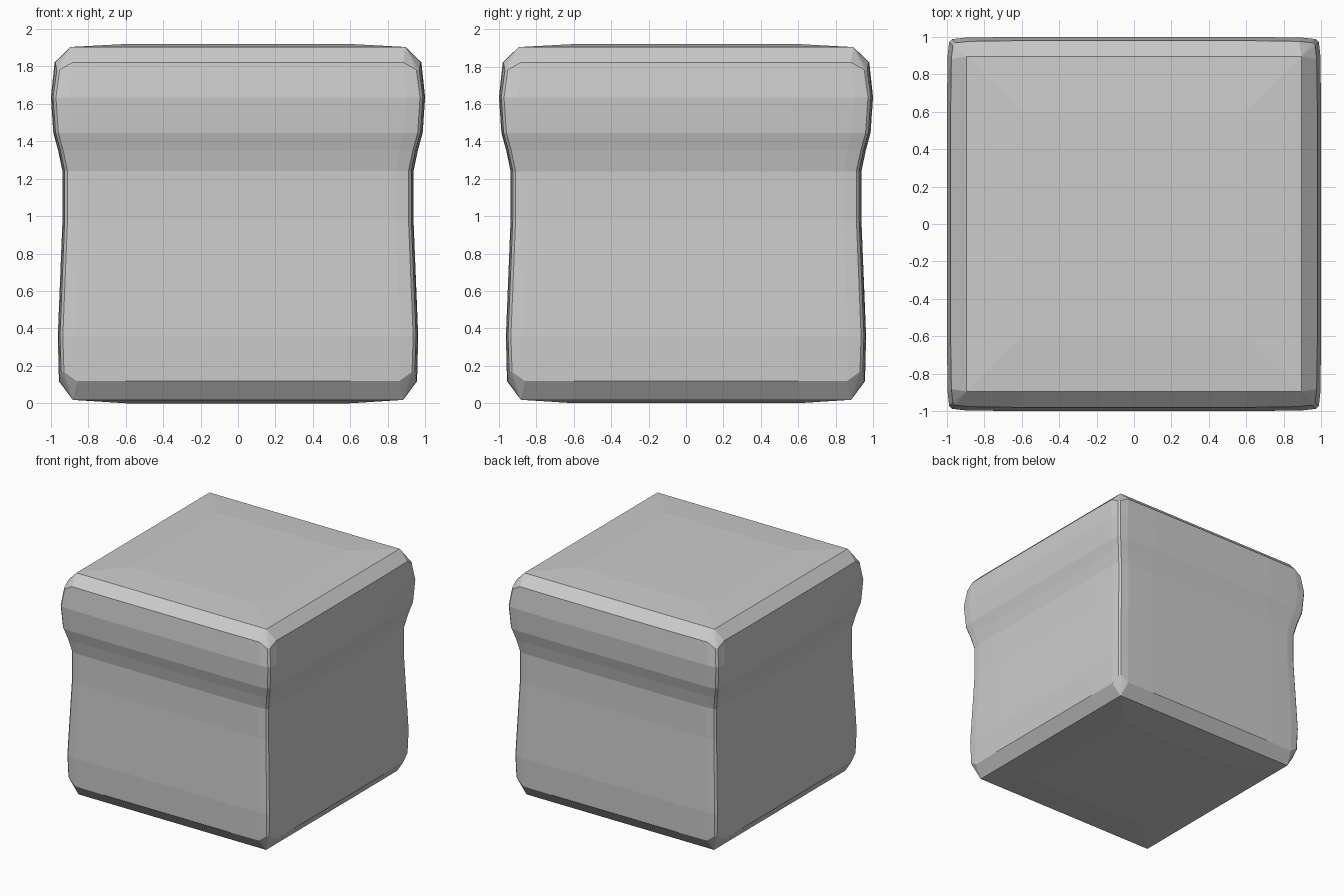
import bpy, bmesh
from mathutils import Matrix

if "Cube" in bpy.data.objects:
    bpy.data.objects.remove(bpy.data.objects["Cube"])

# Side profile: (half width, height, corner drop)
PROFILE = [
    (0.60, 0.00, 0), (0.883, 0.018, 0), (0.957, 0.118, 0.05), (0.963, 0.36, 0),
    (0.938, 0.98, 0), (0.938, 1.24, 0), (0.961, 1.35, 0), (0.987, 1.445, 0),
    (1.00, 1.635, 0), (0.98, 1.822, -0.04), (0.895, 1.904, 0), (0.60, 1.92, 0),
]


def section(i, h, z, drop):
    """One ring: slightly bulged square with narrow chamfered corners."""
    if i in (0, len(PROFILE) - 1):
        quarter = [(h, h, z)] * 6
    elif i in (1, len(PROFILE) - 2):
        quarter = [(h, 0.6, z)] + [(h, h, z)] * 4 + [(0.6, h, z)]
    else:
        half = [(h, 0.6, z), (h - 0.004, 0.9 * h, z),
                (h - 0.012, h - 0.027, z + drop)]
        quarter = half + [(y, x, k) for x, y, k in reversed(half)]
    # inner cap rings line up with the bulge lines
    if i in (0, len(PROFILE) - 1):
        quarter = [(0.6, 0.6, z)] * 6
    pts = []
    for a, b in ((1, 0), (0, 1), (-1, 0), (0, -1)):
        pts += [(a * x - b * y, b * x + a * y, k) for x, y, k in quarter]
    return pts


# Block body with a wider lid band
bm = bmesh.new()
rings = [[bm.verts.new(p) for p in section(i, *row)] for i, row in enumerate(PROFILE)]
n = len(rings[0])
for low, up in zip(rings, rings[1:]):
    for j in range(n):
        k = (j + 1) % n
        bm.faces.new((low[j], low[k], up[k], up[j]))
bm.faces.new(list(reversed(rings[0])))
bm.faces.new(rings[-1])
bmesh.ops.remove_doubles(bm, verts=bm.verts, dist=0.001)
bmesh.ops.recalc_face_normals(bm, faces=bm.faces)

mesh = bpy.data.meshes.new("lidded_block")
bm.to_mesh(mesh)
bm.free()
block = bpy.data.objects.new("lidded_block", mesh)
bpy.context.collection.objects.link(block)
